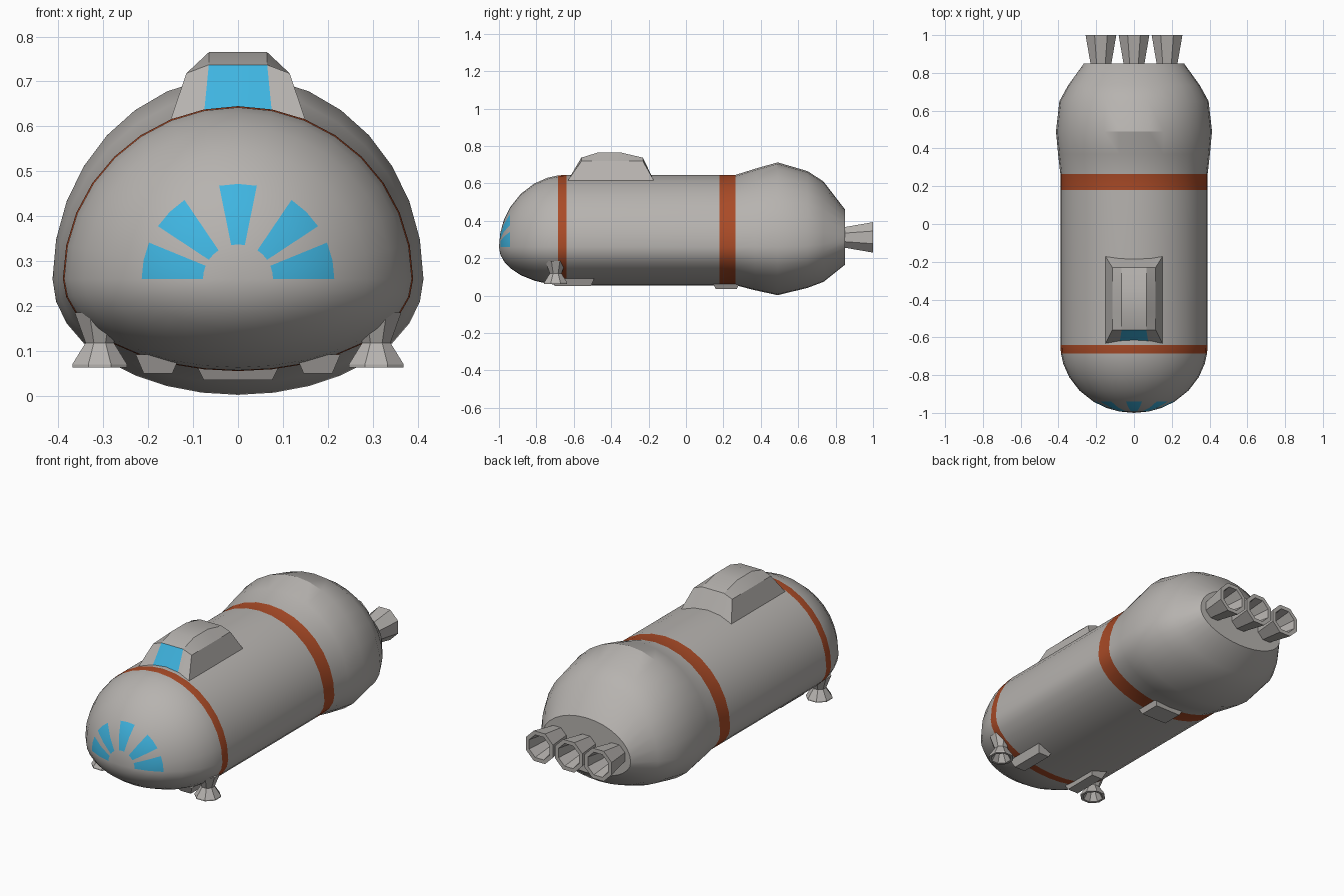
import bpy, bmesh, math
from mathutils import Matrix, Vector

if "Cube" in bpy.data.objects:
    bpy.data.objects.remove(bpy.data.objects["Cube"])


def material(name, rgb):
    m = bpy.data.materials.new(name)
    m.diffuse_color = (*rgb, 1)
    m.use_nodes = True
    m.node_tree.nodes["Principled BSDF"].inputs["Base Color"].default_value = m.diffuse_color
    return m


GREY = material("hull grey", (0.47, 0.45, 0.43))
RED = material("rust red", (0.40, 0.07, 0.02))
BLUE = material("window blue", (0.05, 0.46, 0.75))


def finish(name, bm, mats, smooth=None):
    bmesh.ops.recalc_face_normals(bm, faces=bm.faces)
    me = bpy.data.meshes.new(name)
    bm.to_mesh(me)
    bm.free()
    ob = bpy.data.objects.new(name, me)
    bpy.context.collection.objects.link(ob)
    for m in mats:
        me.materials.append(m)
    if smooth:
        bpy.ops.object.select_all(action='DESELECT')
        bpy.context.view_layer.objects.active = ob
        ob.select_set(True)
        bpy.ops.object.shade_smooth_by_angle(angle=math.radians(smooth))
    return ob


def loft(bm, rings):
    """Skin closed rings of equal size; returns faces per band."""
    rows = [[bm.verts.new(p) for p in r] for r in rings]
    n = len(rows[0])
    bands = [[bm.faces.new((a[k], a[(k + 1) % n], b[(k + 1) % n], b[k])) for k in range(n)]
             for a, b in zip(rows, rows[1:])]
    return rows, bands


# Hull: half-ellipse above, flatter half-ellipse below, lofted along y
SEG = 32


def section(y, w, zc, up, down):
    ring = []
    for k in range(SEG):
        a = 2 * math.pi * k / SEG
        s = math.sin(a)
        ring.append((w * math.cos(a), y, zc + s * (up if s > 0 else down)))
    return ring


NOSE = [0.2, 0.38, 0.55, 0.74, 0.88, 0.96, 0.992, 1.0]
rings = [section(-0.64 - 0.36 * math.sqrt(1 - s * s), 0.39 * s, 0.26, 0.385 * s, 0.205 * s)
         for s in NOSE]
rings += [section(*p) for p in [
    (0.18, 0.39, 0.26, 0.385, 0.205),
    (0.265, 0.39, 0.26, 0.385, 0.205),
    (0.37, 0.402, 0.26, 0.418, 0.232),
    (0.49, 0.413, 0.26, 0.452, 0.258),
    (0.65, 0.395, 0.265, 0.40, 0.224),
    (0.735, 0.348, 0.273, 0.337, 0.2),
    (0.85, 0.265, 0.29, 0.17, 0.125)]]
bm = bmesh.new()
rows, bands = loft(bm, rings)
tip = bm.verts.new((0, -1, 0.26))
for k in range(SEG):
    bm.faces.new((tip, rows[0][(k + 1) % SEG], rows[0][k]))
bm.faces.new(rows[-1])
for band in (6, 8):                       # painted rings
    for f in bands[band]:
        f.material_index = 1
for band in (0, 1):                       # fan of nose windows
    for k in (0, 1, 3, 4, 7, 8, 11, 12, 14, 15):
        bands[band][k].material_index = 2
finish("hull", bm, [GREY, RED, BLUE], 30)

# Cockpit: sloped walls with a gently domed roof
XS, YS = (-0.115, -0.065, 0.065, 0.115), (-0.56, -0.47, -0.35, -0.23)
BX, BY = (-0.15, -0.077, 0.077, 0.15), (-0.632, -0.48, -0.34, -0.172)
bm = bmesh.new()
roof = [[bm.verts.new((x, y, 0.718 if i in (0, 3) else (0.737 if j in (0, 3) else 0.765)))
         for i, x in enumerate(XS)] for j, y in enumerate(YS)]
base = [[bm.verts.new((x, y, 0.615)) for x in BX] for y in BY]
for j in range(3):
    for i in range(3):
        for g in (roof, base):
            bm.faces.new((g[j][i], g[j][i + 1], g[j + 1][i + 1], g[j + 1][i]))
for i in range(3):
    for row in (0, 3):
        f = bm.faces.new((base[row][i], base[row][i + 1], roof[row][i + 1], roof[row][i]))
        if row == 0 and i == 1:
            f.material_index = 1          # windscreen
        bm.faces.new((base[i][row], base[i + 1][row], roof[i + 1][row], roof[i][row]))
finish("cockpit", bm, [GREY, BLUE], 28)


def nozzle(name, profile, matrix):
    """Eight-sided hollow nozzle from (radius, height) points."""
    bm = bmesh.new()
    rows, _ = loft(bm, [[(r * math.cos((k + 0.5) * math.pi / 4), r * math.sin((k + 0.5) * math.pi / 4), h)
                         for k in range(8)] for r, h in profile])
    bm.faces.new(rows[0])
    bm.faces.new(rows[-1])
    bm.transform(matrix)
    finish(name, bm, [GREY])


# Main engines pointing back (+y)
for name, x in (("left", -0.175), ("centre", 0), ("right", 0.175)):
    nozzle("engine_" + name,
           [(0.055, -0.05), (0.06, 0.0), (0.088, 0.15), (0.066, 0.15), (0.045, 0.02)],
           Matrix.Translation((x, 0.85, 0.311)) @ Matrix.Rotation(-math.pi / 2, 4, 'X'))

# Front landing thrusters pointing down
for name, x in (("left", -0.308), ("right", 0.308)):
    nozzle("thruster_" + name,
           [(0.06, 0.185), (0.034, 0.118), (0.066, 0.07), (0.066, 0.063), (0.052, 0.063), (0.025, 0.11)],
           Matrix.Translation((x, -0.697, 0)))


# Landing skids: plates tapering downwards
def skid(name, x, y, wx, wy, z0, z1, taper):
    bm = bmesh.new()
    bmesh.ops.create_cube(bm, size=1)
    for v in bm.verts:
        t = taper if v.co.z < 0 else 0
        v.co = Vector((x + math.copysign(wx - t, v.co.x), y + math.copysign(wy - t, v.co.y),
                       z0 if v.co.z < 0 else z1))
    finish(name, bm, [GREY])


skid("rear_skid", 0, 0.215, 0.09, 0.07, 0.035, 0.062, 0.014)
for name, x in (("left", -0.178), ("right", 0.178)):
    skid("front_skid_" + name, x, -0.605, 0.05, 0.115, 0.05, 0.092, 0.018)
